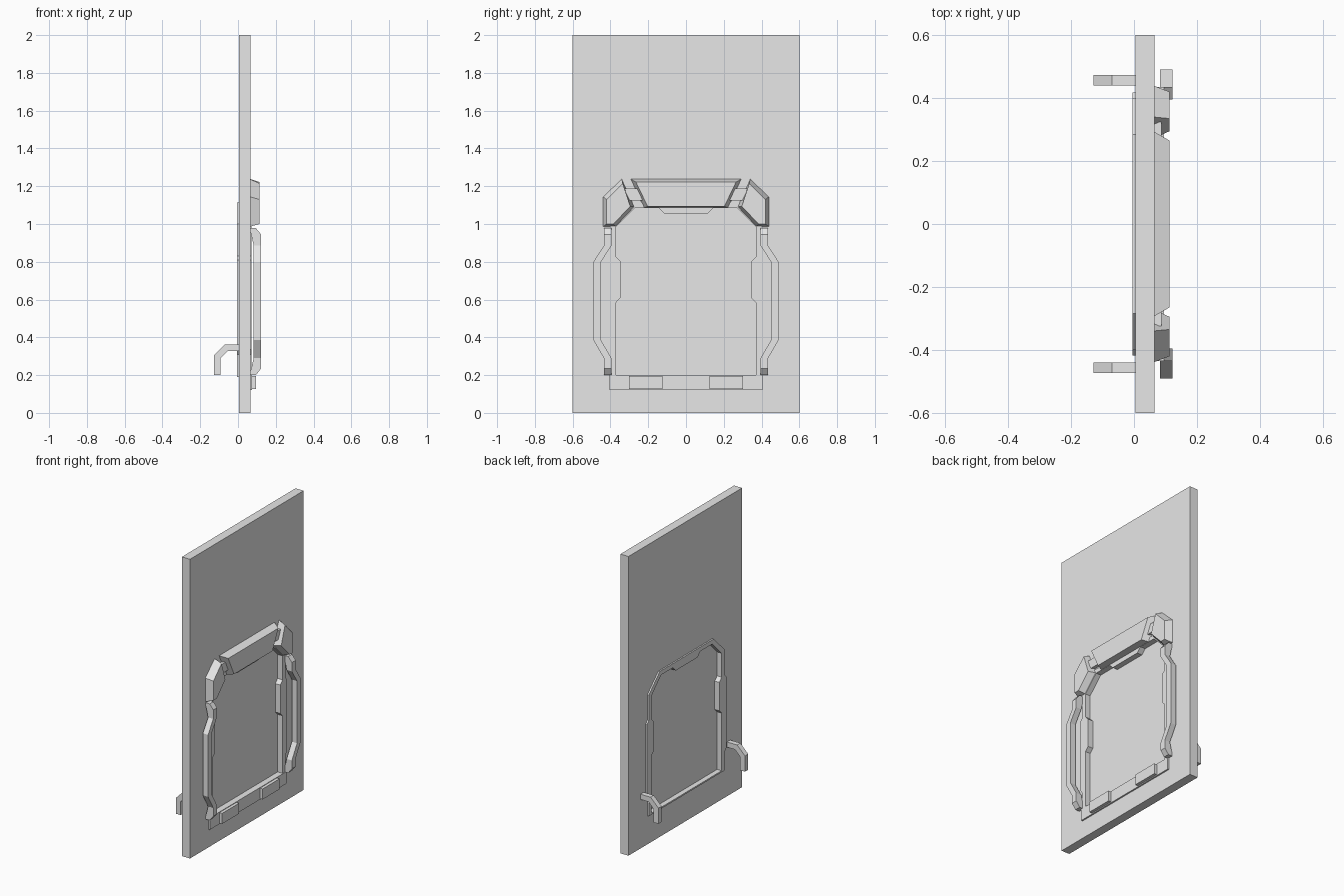
import bpy
import bmesh

old = bpy.data.objects.get("Cube")
if old:
    bpy.data.objects.remove(old, do_unlink=True)

grey = bpy.data.materials.new("plain_grey")
grey.use_nodes = True
COLOR = (0.8, 0.8, 0.8, 1)
grey.diffuse_color = COLOR
grey.node_tree.nodes["Principled BSDF"].inputs["Base Color"].default_value = COLOR


def finish(name, bm):
    bmesh.ops.recalc_face_normals(bm, faces=bm.faces[:])
    mesh = bpy.data.meshes.new(name)
    bm.to_mesh(mesh)
    bm.free()
    mesh.materials.append(grey)
    obj = bpy.data.objects.new(name, mesh)
    bpy.context.collection.objects.link(obj)
    return obj


def prism(name, loops, w0, w1, tops=None, axis="x"):
    """Solid between outlines at w0 and w1; a second loop makes a hole."""
    bm = bmesh.new()
    place = (lambda u, v, w: (w, u, v)) if axis == "x" else (lambda u, v, w: (u, w, v))
    caps = ([], [])
    for low, high in zip(loops, tops or loops):
        rings = [[bm.verts.new(place(u, v, w)) for u, v in pts]
                 for pts, w in ((low, w0), (high, w1))]
        n = len(low)
        for i in range(n):
            j = (i + 1) % n
            bm.faces.new((rings[0][i], rings[0][j], rings[1][j], rings[1][i]))
            for cap, ring in zip(caps, rings):
                cap.append(bm.edges.get((ring[i], ring[j])))
        if len(loops) == 1:
            for ring in rings:
                bm.faces.new(ring)
    if len(loops) > 1:
        for cap in caps:
            bmesh.ops.triangle_fill(bm, edges=cap, use_beauty=True, normal=place(0, 0, 1))
    return finish(name, bm)


def rect(y0, y1, z0, z1):
    return [(y0, z0), (y1, z0), (y1, z1), (y0, z1)]


def both(half):
    """Close a left half outline with its mirror image."""
    return half + [(-y, z) for y, z in reversed(half)]


def flip(pts, s):
    return [(s * y, z) for y, z in pts]


# Doorway outlines, from bottom to top of one half
opening = both([(.37, .2), (.37, .585), (.345, .61), (.345, .8), (.37, .825),
                (.37, .985), (.27, 1.085), (.145, 1.085), (.115, 1.055)])
surround = both([(.4, .19), (.4, .31), (.418, .335), (.418, .81), (.4, .83),
                 (.4, 1.0), (.285, 1.113)])

# Wall, raised surround and recessed door
prism("wall", [rect(-.6, .6, 0, 2), opening], .005, .065)
prism("door_surround", [surround, opening], -.005, .071)
prism("door_panel", [rect(-.38, .38, .19, 1.095)], .029, .034)

# Threshold with two raised pads
prism("threshold", [rect(-.405, .405, .12, .2)], .06, .075)

# Central header with slanted ends
prism("header", [both([(.225, 1.085), (.295, 1.24)])], .06, .113,
      [both([(.203, 1.093), (.265, 1.222)])])

corner_base = [(.37, .985), (.44, .985), (.44, 1.145), (.34, 1.24), (.27, 1.09)]
corner_face = [(.385, 1.0), (.42, 1.0), (.42, 1.13), (.335, 1.215), (.295, 1.093)]
hook = [(.006, .363), (-.07, .363), (-.128, .305), (-.128, .2),
        (-.092, .2), (-.092, .29), (-.054, .328), (.006, .328)]
# Rail sections: height, back, front, inner edge
rail = [(.2, .06, .095, .395), (.235, .07, .122, .395), (.29, .083, .122, .395),
        (.385, .083, .122, .45), (.8, .083, .122, .45), (.885, .083, .122, .395),
        (.945, .07, .122, .395), (.978, .06, .095, .395)]

for side, s in (("left", 1), ("right", -1)):
    prism("threshold_pad_" + side, [flip(rect(.125, .303, .126, .196), s)], .07, .095)
    prism("header_corner_" + side, [flip(corner_base, s)], .06, .113,
          [flip(corner_face, s)])
    prism("header_link_" + side, [flip(rect(.22, .35, 1.125, 1.187), s)], .06, .088)
    prism("back_hook_" + side, [hook], s * .44, s * .474, axis="y")

    # Side rail, swept through its sections
    bm = bmesh.new()
    rings = []
    for z, back, front, y in rail:
        corners = ((back, y), (front, y), (front, y + .04), (back, y + .04))
        rings.append([bm.verts.new((x, s * v, z)) for x, v in corners])
    for a, b in zip(rings, rings[1:]):
        for i in range(4):
            j = (i + 1) % 4
            bm.faces.new((a[i], a[j], b[j], b[i]))
    bm.faces.new(rings[0])
    bm.faces.new(rings[-1])
    finish("side_rail_" + side, bm)
